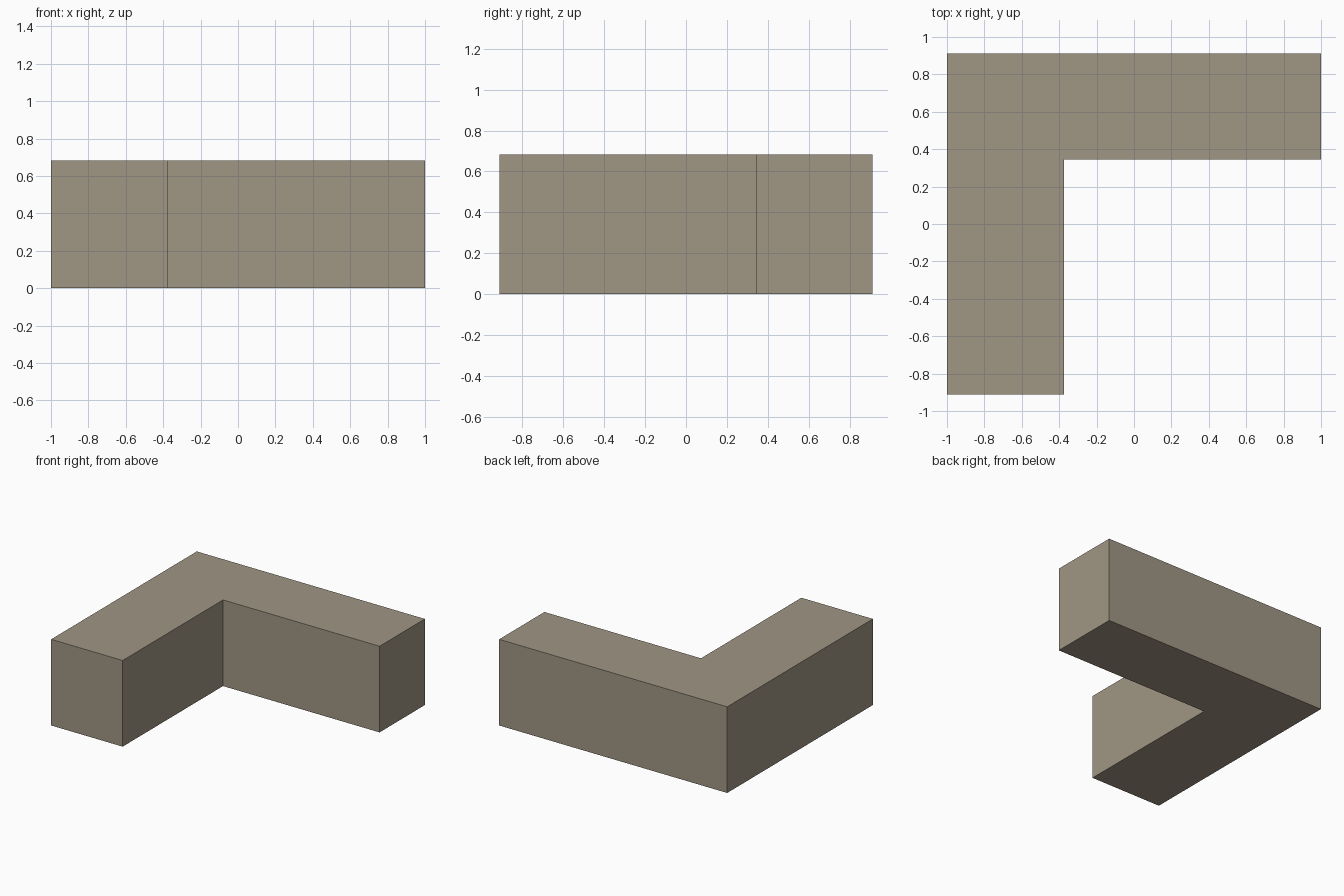
import bpy, bmesh

if "Cube" in bpy.data.objects:
    bpy.data.objects.remove(bpy.data.objects["Cube"])

HALF_X, HALF_Y, HEIGHT = 1.0, 0.912, 0.683
INNER_X, INNER_Y = -0.373, 0.345   # inner corner of the L

# Single taupe colour
taupe = bpy.data.materials.new("taupe")
taupe.diffuse_color = (0.352, 0.305, 0.231, 1.0)
taupe.use_nodes = True
taupe.node_tree.nodes["Principled BSDF"].inputs["Base Color"].default_value = taupe.diffuse_color

# L-shaped footprint, counter-clockwise from above
profile = [(-HALF_X, -HALF_Y), (INNER_X, -HALF_Y), (INNER_X, INNER_Y),
           (HALF_X, INNER_Y), (HALF_X, HALF_Y), (-HALF_X, HALF_Y)]

# Extrude the footprint upwards into a solid block
bm = bmesh.new()
base = bm.faces.new([bm.verts.new((x, y, 0)) for x, y in profile])
top = bmesh.ops.extrude_face_region(bm, geom=[base], use_keep_orig=True)
bmesh.ops.translate(bm, vec=(0, 0, HEIGHT),
                    verts=[g for g in top["geom"] if isinstance(g, bmesh.types.BMVert)])
bmesh.ops.recalc_face_normals(bm, faces=bm.faces)

mesh = bpy.data.meshes.new("l_shaped_block")
bm.to_mesh(mesh)
bm.free()
mesh.materials.append(taupe)
block = bpy.data.objects.new("l_shaped_block", mesh)
bpy.context.collection.objects.link(block)
